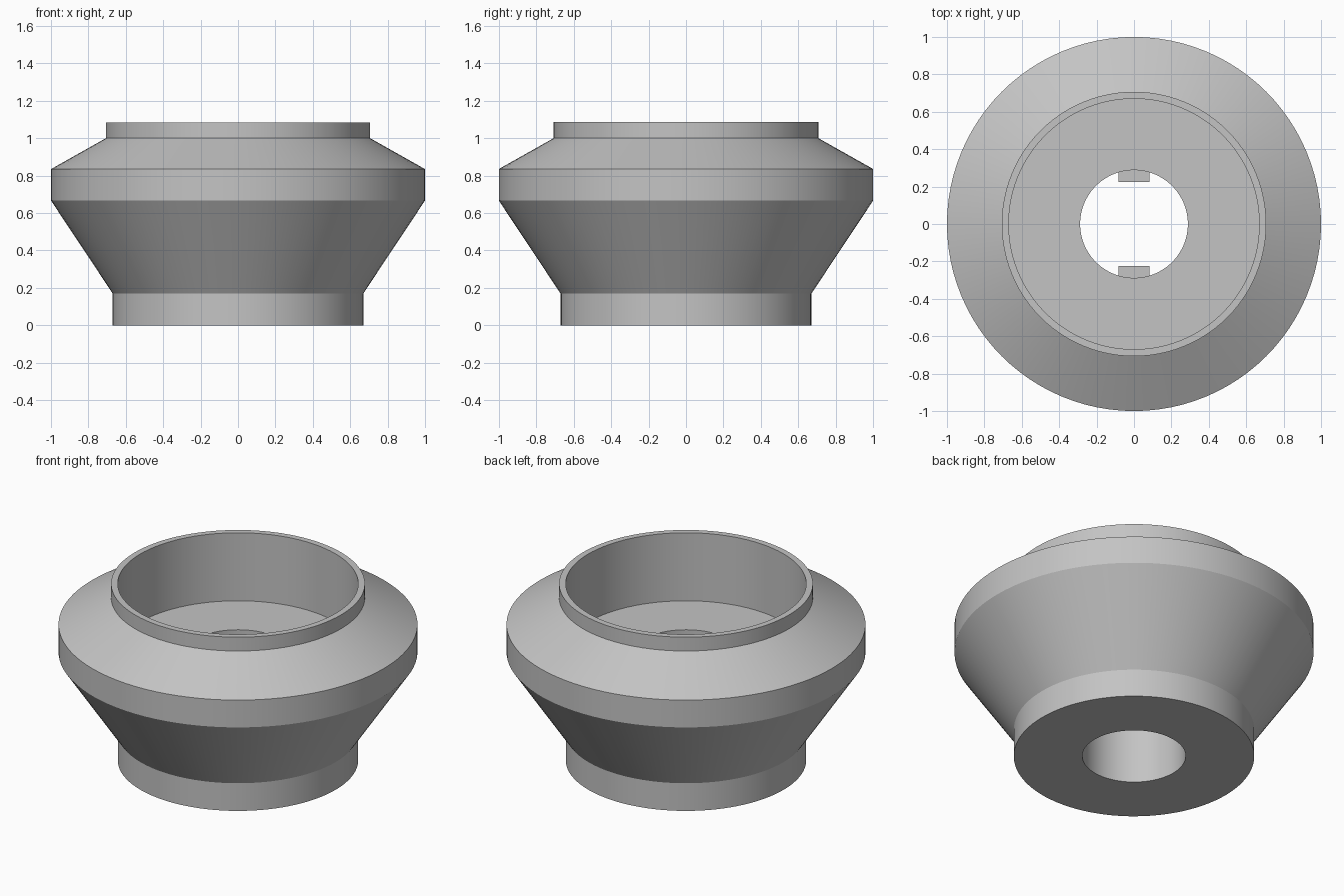
import bpy, bmesh, math
from mathutils import Matrix, Vector

cube = bpy.data.objects.get("Cube")
if cube:
    bpy.data.objects.remove(cube, do_unlink=True)

SEGMENTS = 96

grey = bpy.data.materials.new("plain grey")
grey.use_nodes = True
colour = (0.55, 0.55, 0.55, 1)
grey.diffuse_color = colour
grey.node_tree.nodes["Principled BSDF"].inputs["Base Color"].default_value = colour


def finish(name, bm):
    bmesh.ops.recalc_face_normals(bm, faces=bm.faces)
    mesh = bpy.data.meshes.new(name)
    bm.to_mesh(mesh)
    bm.free()
    mesh.materials.append(grey)
    obj = bpy.data.objects.new(name, mesh)
    bpy.context.collection.objects.link(obj)
    return obj


def lathe(name, profile):
    """Revolve a closed (radius, height) profile around z."""
    bm = bmesh.new()
    verts = [bm.verts.new((r, 0, z)) for r, z in profile]
    edges = [bm.edges.new((a, b)) for a, b in zip(verts, verts[1:] + verts[:1])]
    bmesh.ops.spin(bm, geom=verts + edges, cent=(0, 0, 0), axis=(0, 0, 1),
                   angle=math.tau, steps=SEGMENTS, use_merge=True)
    bmesh.ops.remove_doubles(bm, verts=bm.verts, dist=1e-5)
    obj = finish(name, bm)
    bpy.ops.object.select_all(action="DESELECT")
    obj.select_set(True)
    bpy.context.view_layer.objects.active = obj
    bpy.ops.object.shade_smooth_by_angle(angle=math.radians(20))
    return obj


# Flared body with an open cup on top and a bore through the base
lathe("flared_body", [
    (0.288, 0), (0.67, 0), (0.67, 0.17), (1.0, 0.667), (1.0, 0.835),
    (0.707, 1.0), (0.707, 1.085), (0.67, 1.085), (0.67, 0.667), (0.288, 0.667),
])

# Pair of locking tabs on the front and back of the bore
for name, side in (("front_tab", -1), ("back_tab", 1)):
    bm = bmesh.new()
    place = Matrix.Translation((0, side * 0.26, 0.5)) @ Matrix.Diagonal((0.166, 0.07, 0.17, 1))
    bmesh.ops.create_cube(bm, size=1, matrix=place)
    finish(name, bm)
